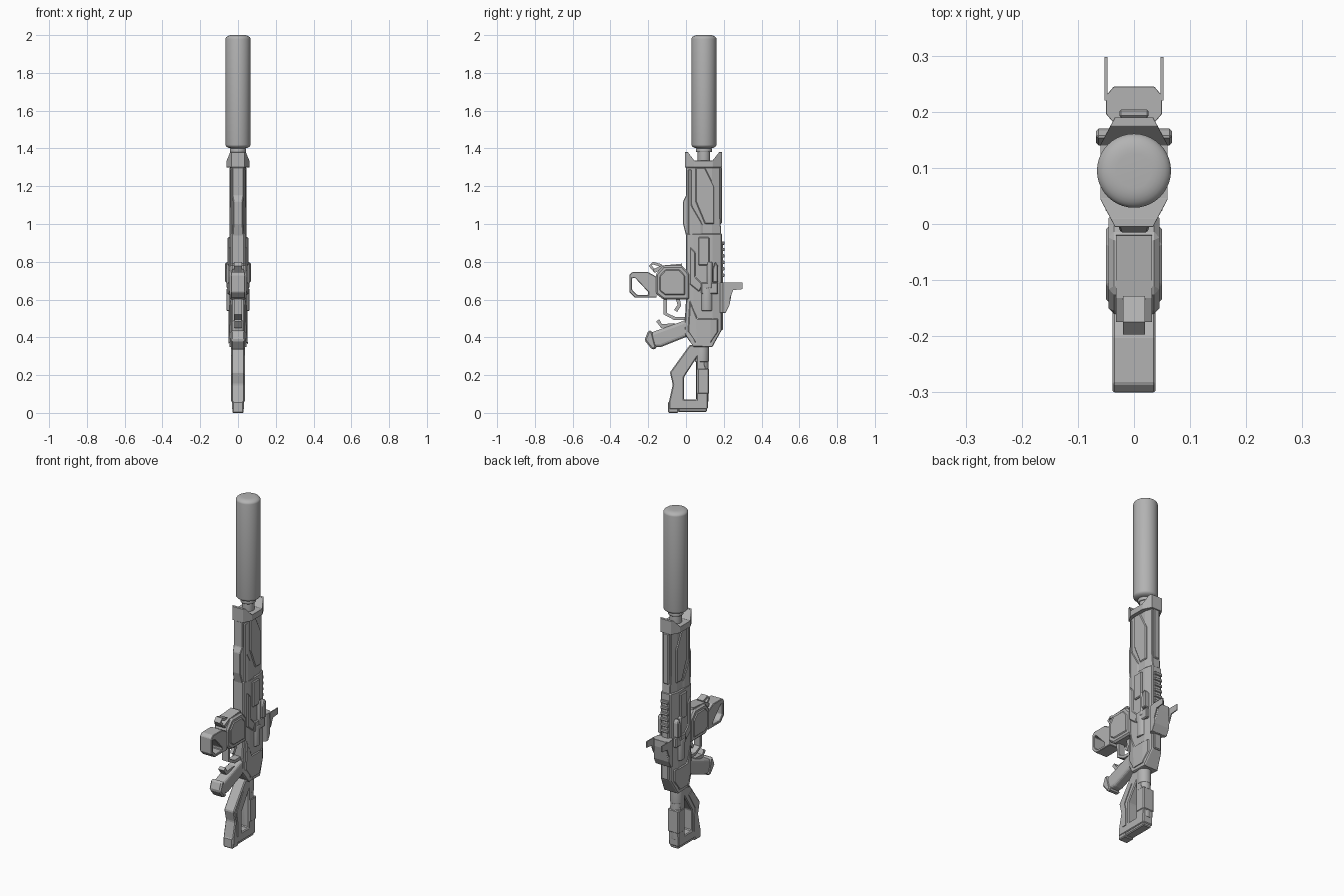
import bpy, bmesh, math
from mathutils import Vector

if "Cube" in bpy.data.objects:
    bpy.data.objects.remove(bpy.data.objects["Cube"])

GREY = (.45, .45, .45, 1)
metal = bpy.data.materials.new("gunmetal_grey")
metal.use_nodes = True
metal.diffuse_color = GREY
metal.node_tree.nodes["Principled BSDF"].inputs["Base Color"].default_value = GREY
BORE = .095
SIDES = {"left": 1, "right": -1}


def finish(name, bm):
    bmesh.ops.recalc_face_normals(bm, faces=bm.faces)
    mesh = bpy.data.meshes.new(name)
    bm.to_mesh(mesh)
    bm.free()
    mesh.materials.append(metal)
    obj = bpy.data.objects.new(name, mesh)
    bpy.context.collection.objects.link(obj)
    return obj


def slim_edges(bm, half, edge):
    """Keep full width in the middle and taper the outer quarters to edge."""
    low = min(v.co.y for v in bm.verts)
    high = max(v.co.y for v in bm.verts)
    quarter = (high - low) / 4
    for y in (low + quarter, high - quarter):
        bmesh.ops.bisect_plane(bm, geom=bm.verts[:] + bm.edges[:] + bm.faces[:],
                               plane_co=(0, y, 0), plane_no=(0, 1, 0))
    for v in bm.verts:
        blend = min(1, min(v.co.y - low, high - v.co.y) / quarter)
        v.co.x = math.copysign(edge + (half - edge) * blend, v.co.x)


def plate(name, outline, half, bevel=.005, hole=None, edge=None, x=0, segments=1):
    """Side profile (y, z), optionally with a hole, extruded symmetrically across x."""
    bm = bmesh.new()
    if hole:
        rims = []
        for loop in (outline, hole):
            verts = [bm.verts.new((-half, y, z)) for y, z in loop]
            rims += [bm.edges.new(pair) for pair in zip(verts, verts[1:] + verts[:1])]
        bmesh.ops.triangle_fill(bm, use_beauty=True, edges=rims)
    else:
        bm.faces.new([bm.verts.new((-half, y, z)) for y, z in outline])
    extruded = bmesh.ops.extrude_face_region(bm, geom=bm.faces[:])["geom"]
    moved = [item for item in extruded if isinstance(item, bmesh.types.BMVert)]
    bmesh.ops.translate(bm, verts=moved, vec=(2 * half, 0, 0))
    if edge:
        slim_edges(bm, half, edge)
    bmesh.ops.translate(bm, verts=bm.verts, vec=(x, 0, 0))
    obj = finish(name, bm)
    if bevel:
        chamfer = obj.modifiers.new("chamfer", "BEVEL")
        chamfer.width = bevel
        chamfer.segments = segments
        chamfer.limit_method = "ANGLE"
        chamfer.angle_limit = math.radians(25)
    return obj


def rect(front, back, low, high):
    return [(front, low), (back, low), (back, high), (front, high)]


def shrink(outline, factor):
    """Outline scaled about its own middle."""
    middle = sum((Vector(p) for p in outline), Vector((0, 0))) / len(outline)
    return [middle.lerp(Vector(p), factor) for p in outline]


def strap(name, path, half, thick):
    """Flat strip following a (y, z) path."""
    points = [Vector(p) for p in path]
    outer, inner = [], []
    for before, point, after in zip(points[:1] + points, points, points[1:] + points[-1:]):
        along = (after - before).normalized()
        offset = Vector((-along.y, along.x)) * thick / 2
        outer.append(point + offset)
        inner.append(point - offset)
    return plate(name, outer + inner[::-1], half, bevel=0)


def tube(name, radius, low, high, x=0, y=BORE, inset=.005, rise=.005):
    """Vertical cylinder whose rims are quarter ellipses of the given inset and rise."""
    quarter = [math.radians(a) for a in range(0, 91, 15)]
    rim = [(radius - inset + inset * math.cos(a), rise * math.sin(a) - rise) for a in quarter]
    profile = [(0, low)] + [(r, low - drop) for r, drop in rim[::-1]]
    profile += [(r, high + drop) for r, drop in rim] + [(0, high)]
    bm = bmesh.new()
    verts = [bm.verts.new((x + r, y, z)) for r, z in profile]
    edges = [bm.edges.new(pair) for pair in zip(verts, verts[1:])]
    bmesh.ops.spin(bm, geom=verts + edges, cent=(x, y, 0), axis=(0, 0, 1),
                   angle=math.tau, steps=40)
    bmesh.ops.remove_doubles(bm, verts=bm.verts, dist=.0001)
    obj = finish(name, bm)
    bpy.ops.object.select_all(action="DESELECT")
    bpy.context.view_layer.objects.active = obj
    obj.select_set(True)
    bpy.ops.object.shade_smooth_by_angle(angle=math.radians(35))
    return obj


# Suppressor and muzzle
tube("suppressor", radius=.066, low=1.4, high=2, inset=.035, rise=.02)
tube("muzzle_neck", radius=.033, low=1.3, high=1.42)
tube("muzzle_ring", radius=.042, low=1.38, high=1.4)
collar_half = [(.19, 1.3), (.19, 1.38), (.175, 1.38), (.14, 1.335)]
collar = collar_half + [(2 * BORE - .005 - y, z) for y, z in collar_half[::-1]]
plate("muzzle_collar", collar, half=.06, edge=.034, bevel=.003)

# Handguard with raised side panels
handguard = [(0, 1.3), (.18, 1.3), (.18, 1.05), (.19, .9), (.19, .7), (0, .7),
             (0, .94), (-.015, 1), (-.015, 1.12), (0, 1.15)]
plate("handguard", handguard, half=.04, edge=.024, bevel=.003)
front_panel = [(.01, 1.29), (.03, 1.29), (.03, 1.1), (.1, .98), (.1, .9), (.01, .9)]
plate("handguard_front_panel", front_panel, half=.044, edge=.036)
rear_panel = [(.05, 1.3), (.1, 1.3), (.15, 1.2), (.15, 1), (.1, 1), (.05, 1.12)]
plate("handguard_rear_panel", rear_panel, half=.045)
plate("handguard_spine", rect(.16, .19, 1, 1.3), half=.018)

# Receiver with raised side panels
receiver = [(0, .95), (.19, .95), (.19, .44), (.14, .35), (.04, .35), (-.01, .42), (0, .6)]
plate("receiver", receiver, half=.046, edge=.032)
lower_panel = [(.02, .6), (.06, .5), (.17, .5), (.17, .43), (.13, .37), (.05, .37), (.01, .43)]
plate("receiver_lower_panel", lower_panel, half=.051, edge=.043)
upper_panel = [(.02, .88), (.05, .85), (.05, .72), (.09, .68), (.07, .64), (.02, .68)]
plate("receiver_upper_panel", upper_panel, half=.051)
plate("side_lever", rect(.065, .125, .78, .93), half=.055)
plate("side_wings", [(.14, .69), (.17, .69), (.17, .78), (.155, .8), (.14, .76)], half=.068)
plate("port_block", rect(.08, .17, .63, .69), half=.056)
for side, sign in SIDES.items():
    tube("drum_" + side, radius=.035, low=.54, high=.66, x=sign * .025, y=.11)
    tube("bolt_" + side, radius=.014, low=.66, high=.8, x=sign * .046, y=.125)

# Rear rail with teeth
plate("rear_rail", rect(.17, .197, .44, .9), half=.024)
for number in range(6):
    base = .72 + number * .034
    plate(f"rail_tooth_{number}", rect(.19, .204, base, base + .018), half=.026, bevel=.003)

# Rear sight with two thin prongs
sight = [(.18, .69), (.245, .69), (.245, .65), (.23, .57), (.21, .53), (.18, .53)]
plate("sight_base", sight, half=.05, edge=.036, bevel=.003)
prong = [(.22, .69), (.298, .69), (.298, .655), (.25, .65), (.23, .6)]
for side, sign in SIDES.items():
    plate("sight_prong_" + side, prong, half=.003, bevel=0, x=sign * .05)

# Magazine housing, carrying loop and front block
housing = [(-.16, .735), (-.12, .78), (-.02, .78), (.02, .735), (.02, .6), (-.12, .6), (-.16, .63)]
plate("magazine_housing", housing, half=.045, bevel=.009)
plate("magazine_side_panel", shrink(housing, .75), half=.05)
strap("magazine_loop_top", [(-.165, .75), (-.19, .78), (-.175, .793), (-.13, .78)],
      half=.02, thick=.014)
strap("magazine_loop_base", [(-.17, .75), (-.13, .77), (-.02, .78)], half=.032, thick=.02)
block = [(-.3, .73), (-.285, .745), (-.2, .745), (-.155, .72), (-.155, .61), (-.27, .61), (-.3, .64)]
window = [(-.285, .715), (-.27, .715), (-.2, .64), (-.2, .625), (-.26, .625), (-.285, .65)]
plate("magazine_front_block", block, half=.038, bevel=.003, hole=window)

# Trigger, guard and grip
strap("trigger_guard", [(-.11, .61), (-.11, .525), (-.06, .5), (.01, .5)], half=.02, thick=.018)
strap("trigger", [(-.045, .61), (-.035, .57), (-.055, .54)], half=.01, thick=.02)
grip = [(.02, .5), (-.06, .47), (-.2, .42), (-.21, .38), (-.18, .345), (-.13, .35), (.02, .41)]
plate("grip", grip, half=.033, bevel=.016, segments=3)
strap("grip_hook", [(-.06, .465), (-.13, .46), (-.15, .49)], half=.018, thick=.02)
cap = [(-.2, .435), (-.22, .385), (-.18, .335), (-.155, .34), (-.18, .435)]
plate("grip_cap", cap, half=.037, bevel=.008)

# Skeleton stock with buffer tube and butt
frame = [(.02, .36), (-.085, .215), (-.07, .15), (-.09, .06), (-.09, .02), (.115, .02),
         (.12, .19), (.1, .25), (.1, .36)]
opening = [(.055, .29), (.055, .07), (-.01, .07), (-.01, .19)]
plate("stock_frame", frame, half=.033, hole=opening)
strap("stock_frame_rib", [(.01, .3), (-.05, .2), (-.04, .15), (-.04, .06)], half=.037, thick=.03)
tube("buffer_tube", radius=.033, low=.06, high=.37, y=.087)
tube("buffer_sleeve", radius=.037, low=.27, high=.36, y=.085)
plate("stock_clamp", rect(.06, .122, .1, .235), half=.036)
plate("stock_toe", rect(-.095, -.04, 0, .06), half=.03)
plate("butt_pad", rect(-.04, .11, .005, .03), half=.027)
